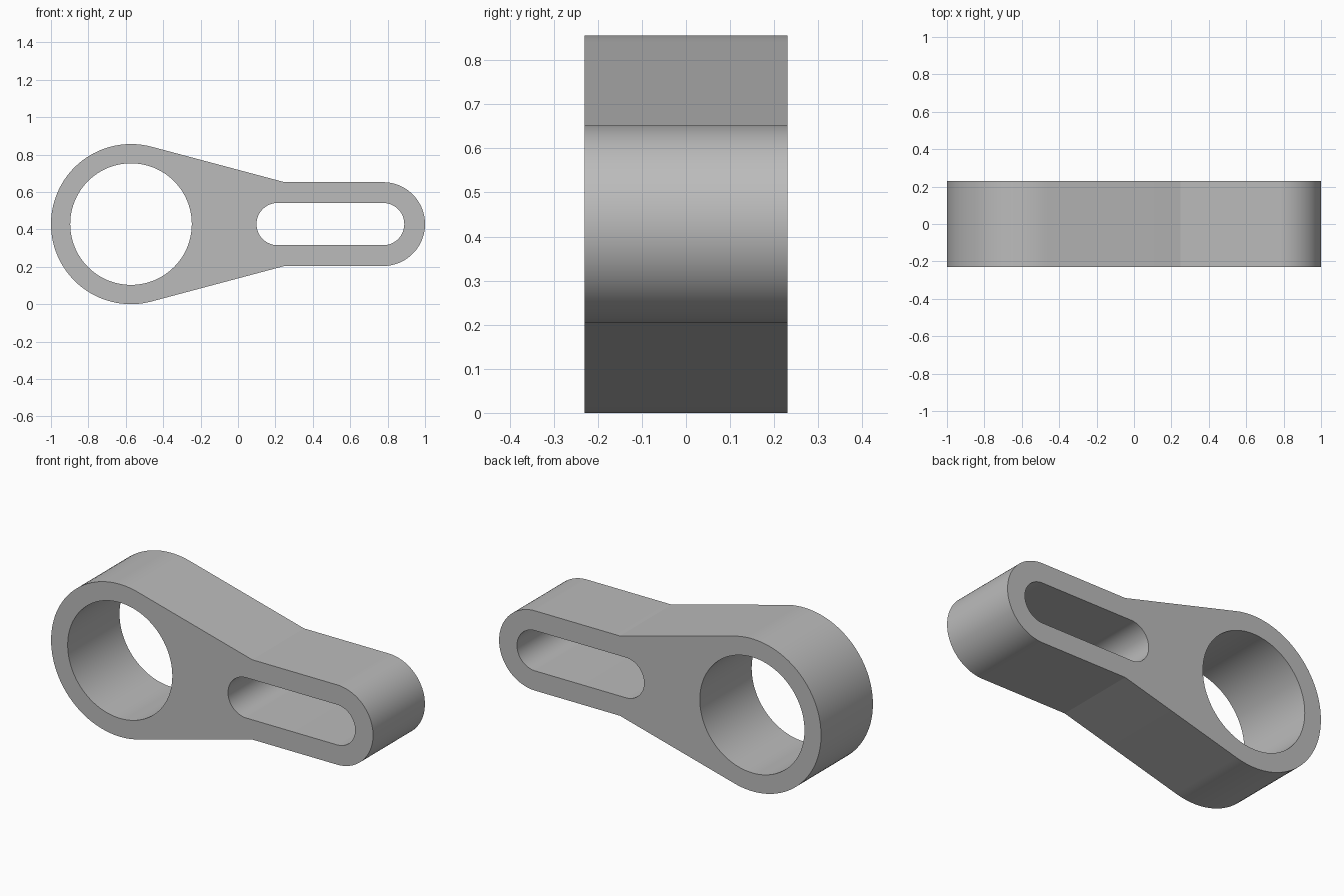
import bpy, bmesh
from math import radians, degrees, acos, atan2, hypot, cos, sin

cube = bpy.data.objects.get("Cube")
if cube:
    bpy.data.objects.remove(cube, do_unlink=True)

MID = 0.428            # height of the long axis
DEPTH = 0.46
RING_X, RING_R, BORE_R = -0.572, 0.428, 0.325
WAIST_X, ARM_X, ARM_R = 0.249, 0.776, 0.224
SLOT_X, SLOT_R = 0.212, 0.113


def arc(cx, r, start, end, steps):
    """Points on an arc about (cx, MID), angles in degrees."""
    angles = [radians(start + (end - start) * i / steps) for i in range(steps + 1)]
    return [(cx + r * cos(a), MID + r * sin(a)) for a in angles]


# Outline: round end of the arm, waist, tangent flanks, big ring
dx = WAIST_X - RING_X
tangent = degrees(atan2(ARM_R, dx) + acos(RING_R / hypot(dx, ARM_R)))
outline = (arc(ARM_X, ARM_R, -90, 90, 48)
           + [(WAIST_X, MID + ARM_R)]
           + arc(RING_X, RING_R, tangent, 360 - tangent, 64)
           + [(WAIST_X, MID - ARM_R)])

# Round bore and long slot
bore = arc(RING_X, BORE_R, 0, 360, 96)[:-1]
slot = arc(ARM_X, SLOT_R, -90, 90, 40) + arc(SLOT_X, SLOT_R, 90, 270, 40)

# Fill the profile around the openings and extrude it
bm = bmesh.new()
edges = []
for loop in (outline, bore, slot):
    verts = [bm.verts.new((x, -DEPTH / 2, z)) for x, z in loop]
    edges += [bm.edges.new((v, verts[i - 1])) for i, v in enumerate(verts)]
bmesh.ops.triangle_fill(bm, edges=edges, use_beauty=True, normal=(0, -1, 0))
extruded = bmesh.ops.extrude_face_region(bm, geom=bm.faces[:], use_keep_orig=True)
moved = [g for g in extruded["geom"] if isinstance(g, bmesh.types.BMVert)]
bmesh.ops.translate(bm, verts=moved, vec=(0, DEPTH, 0))
bmesh.ops.recalc_face_normals(bm, faces=bm.faces[:])
mesh = bpy.data.meshes.new("slotted_link_arm")
bm.to_mesh(mesh)
bm.free()

link = bpy.data.objects.new("slotted_link_arm", mesh)
bpy.context.collection.objects.link(link)

# Plain grey metal
grey = bpy.data.materials.new("plain_grey")
grey.use_nodes = True
colour = (0.5, 0.5, 0.5, 1)
grey.diffuse_color = colour
grey.node_tree.nodes["Principled BSDF"].inputs["Base Color"].default_value = colour
mesh.materials.append(grey)

# Smooth curves, crisp rims and waist
bpy.ops.object.select_all(action="DESELECT")
link.select_set(True)
bpy.context.view_layer.objects.active = link
bpy.ops.object.shade_smooth_by_angle(angle=radians(10))
